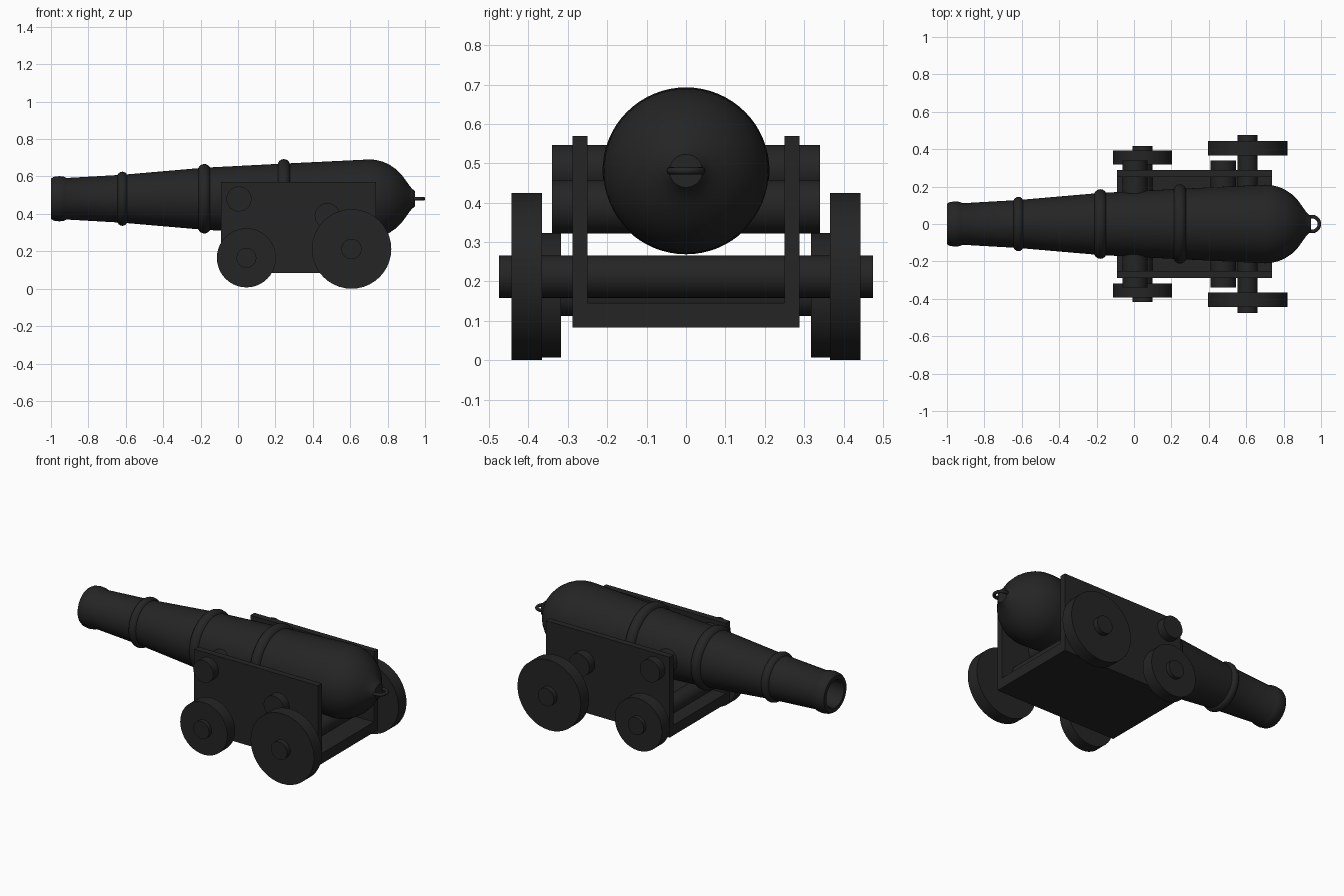
import bpy, bmesh, math
from mathutils import Matrix

if "Cube" in bpy.data.objects:
    bpy.data.objects.remove(bpy.data.objects["Cube"])

iron = bpy.data.materials.new("dark iron")
iron.diffuse_color = (0.018, 0.018, 0.018, 1)
iron.use_nodes = True
iron.node_tree.nodes["Principled BSDF"].inputs["Base Color"].default_value = iron.diffuse_color
AXIS_Z = 0.481


def finish(name, bm, smooth=True):
    bmesh.ops.recalc_face_normals(bm, faces=bm.faces[:])
    me = bpy.data.meshes.new(name)
    bm.to_mesh(me)
    bm.free()
    ob = bpy.data.objects.new(name, me)
    bpy.context.collection.objects.link(ob)
    me.materials.append(iron)
    if smooth:
        bpy.ops.object.select_all(action='DESELECT')
        ob.select_set(True)
        bpy.context.view_layer.objects.active = ob
        bpy.ops.object.shade_smooth_by_angle(angle=math.radians(35))
    return ob


def lathe(name, profile, steps=64, closed=False):
    """Spin (x, radius) points around the barrel axis."""
    bm = bmesh.new()
    vs = [bm.verts.new((x, 0, AXIS_Z + r)) for x, r in profile]
    es = [bm.edges.new(p) for p in zip(vs, vs[1:])]
    if closed:
        es.append(bm.edges.new((vs[-1], vs[0])))
    bmesh.ops.spin(bm, geom=vs + es, cent=(0, 0, AXIS_Z), axis=(1, 0, 0),
                   angle=math.tau, steps=steps)
    bmesh.ops.remove_doubles(bm, verts=bm.verts[:], dist=1e-5)
    return finish(name, bm)


def box(name, x0, x1, y0, y1, z0, z1):
    bm = bmesh.new()
    bmesh.ops.create_cube(bm, size=1)
    bmesh.ops.scale(bm, vec=(x1 - x0, y1 - y0, z1 - z0), verts=bm.verts)
    bmesh.ops.translate(bm, vec=((x0 + x1) / 2, (y0 + y1) / 2, (z0 + z1) / 2), verts=bm.verts)
    return finish(name, bm, False)


def rod(name, x, z, r, y0, y1):
    """Cylinder lying along y."""
    bm = bmesh.new()
    bmesh.ops.create_cone(bm, cap_ends=True, segments=40, radius1=r, radius2=r, depth=y1 - y0,
                          matrix=Matrix.Translation((x, (y0 + y1) / 2, z))
                          @ Matrix.Rotation(math.pi / 2, 4, 'X'))
    return finish(name, bm)


# barrel with hollow bore and rounded breech
lathe("barrel", [
    (-0.60, 0), (-0.60, 0.078), (-0.99, 0.078), (-1.0, 0.085), (-1.0, 0.108), (-0.985, 0.117),
    (-0.955, 0.121), (-0.93, 0.118), (-0.918, 0.111), (-0.62, 0.128), (-0.18, 0.166),
    (0.245, 0.188), (0.70, 0.210), (0.735, 0.208), (0.775, 0.198), (0.81, 0.182),
    (0.845, 0.158), (0.875, 0.128), (0.90, 0.094), (0.915, 0.072), (0.93, 0.054),
    (0.945, 0.042), (0.945, 0)])

# raised reinforcing bands
for i, (x, r) in enumerate([(-0.618, 0.118), (-0.18, 0.152), (0.245, 0.178)]):
    w = 0.027 if i == 0 else 0.034
    lathe(f"barrel_band_{i + 1}", [(x + w * math.cos(a), r + w * math.sin(a))
          for a in (math.tau * k / 16 for k in range(16))], closed=True)

# breech ring
bpy.ops.mesh.primitive_torus_add(location=(0.951, 0, AXIS_Z), major_radius=0.040,
                                 minor_radius=0.0095, major_segments=32, minor_segments=12)
ring = bpy.context.object
ring.name = "breech_ring"
ring.data.materials.append(iron)
bpy.ops.object.shade_smooth()

# carriage
box("carriage_floor", -0.092, 0.737, -0.25, 0.25, 0.083, 0.145)
for side, s in (("front", -1), ("back", 1)):
    y0, y1 = sorted((s * 0.25, s * 0.288))
    box(f"cheek_{side}", -0.092, 0.737, y0, y1, 0.083, 0.57)

# trunnion and support rod through the cheeks
rod("trunnion", 0.005, 0.48, 0.067, -0.34, 0.34)
rod("support_rod", 0.478, 0.39, 0.068, -0.34, 0.34)

# axles and wheels
for name, x, z, r, ar, y0, y1, ya in (
        ("small", 0.045, 0.165, 0.158, 0.053, 0.317, 0.392, 0.417),
        ("large", 0.607, 0.2125, 0.2125, 0.054, 0.366, 0.443, 0.475)):
    rod(f"{name}_axle", x, z, ar, -ya, ya)
    rod(f"{name}_wheel_front", x, z, r, -y1, -y0)
    rod(f"{name}_wheel_back", x, z, r, y0, y1)
